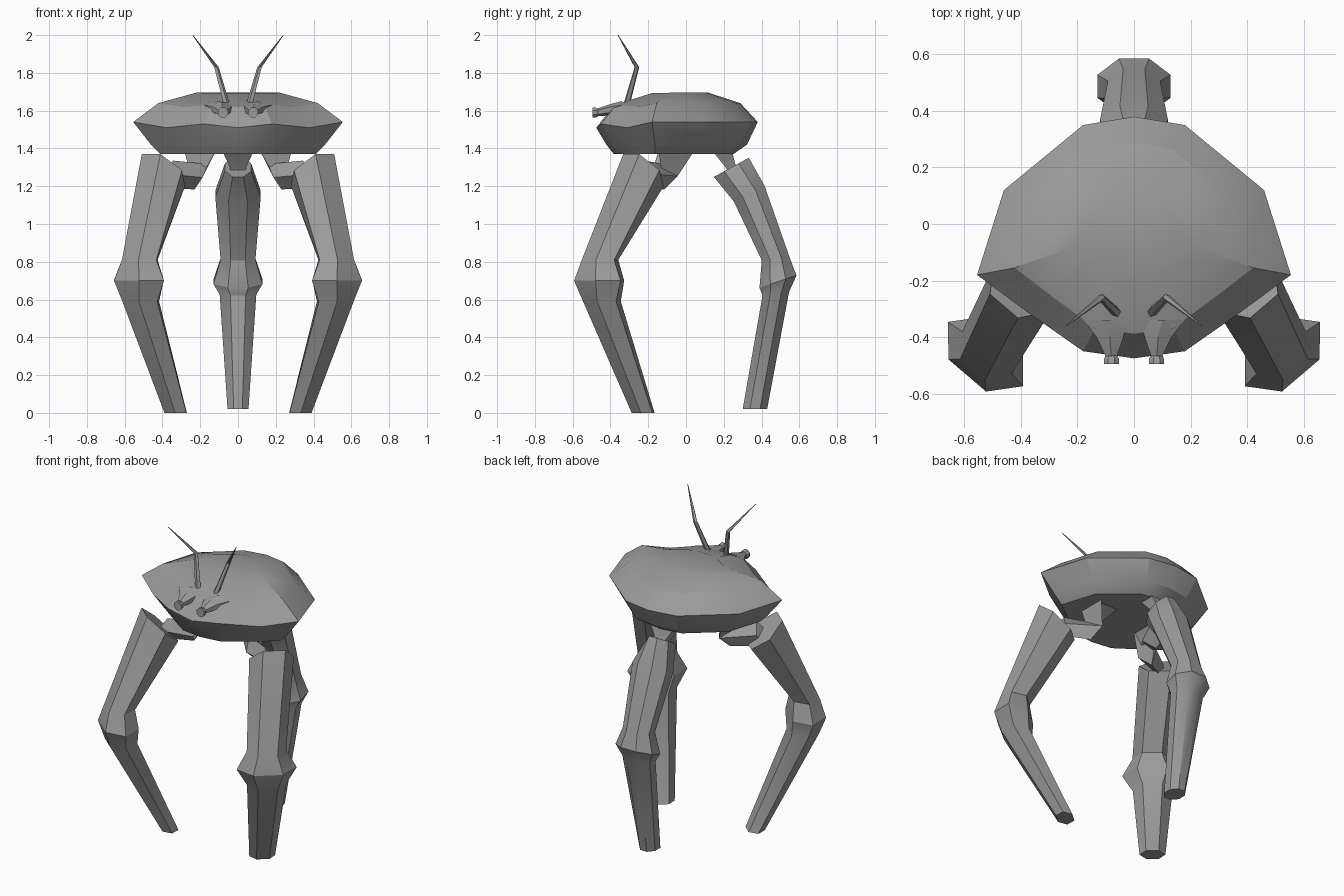
import bpy, bmesh, math
from mathutils import Vector

if "Cube" in bpy.data.objects:
    bpy.data.objects.remove(bpy.data.objects["Cube"])

grey = bpy.data.materials.new("shell_grey")
grey.diffuse_color = (0.33, 0.33, 0.33, 1)
grey.use_nodes = True
grey.node_tree.nodes["Principled BSDF"].inputs["Base Color"].default_value = grey.diffuse_color


def loft(name, rings, angle=30):
    """Skin a list of equal-length rings and cap both ends."""
    bm = bmesh.new()
    loops = [[bm.verts.new(p) for p in ring] for ring in rings]
    n = len(loops[0])
    for a, b in zip(loops, loops[1:]):
        for i in range(n):
            j = (i + 1) % n
            bm.faces.new((a[i], a[j], b[j], b[i]))
    bm.faces.new(loops[0])
    bm.faces.new(loops[-1])
    bmesh.ops.recalc_face_normals(bm, faces=bm.faces)
    mesh = bpy.data.meshes.new(name)
    bm.to_mesh(mesh)
    bm.free()
    mesh.materials.append(grey)
    obj = bpy.data.objects.new(name, mesh)
    bpy.context.collection.objects.link(obj)
    bpy.ops.object.select_all(action='DESELECT')
    obj.select_set(True)
    bpy.context.view_layer.objects.active = obj
    bpy.ops.object.shade_smooth_by_angle(angle=math.radians(angle))
    return obj


def oval(center, u, v, n, phase=0.5):
    """Ring of n points around center with half-axes u and v."""
    c, u, v = Vector(center), Vector(u), Vector(v)
    angles = [2 * math.pi * (i + phase) / n for i in range(n)]
    return [c + u * math.cos(a) + v * math.sin(a) for a in angles]


def mirrored(rings, side):
    return [[Vector((p.x * side, p.y, p.z)) for p in ring] for ring in rings]


# Shell: half outline (x, y, sag), repeated at several scales
half = [(0, .38, 0), (.18, .35, 0), (.46, .12, 0), (.555, -.18, 0),
        (.38, -.31, -.03), (.18, -.45, -.01), (0, -.475, -.03)]
outline = half + [(-x, y, s) for x, y, s in half[-2:0:-1]]
# (x scale, y scale, centre y, height, sag amount)
levels = [(.74, .74, -.075, 1.37, 0), (.83, .87, -.06, 1.42, 0),
          (1, 1, -.06, 1.54, 1), (.76, .79, -.06, 1.64, .7),
          (.40, .36, -.04, 1.695, .2)]
loft("shell", [[Vector((x * sx, cy + (y + .06) * sy, z + s * k))
                for x, y, s in outline] for sx, sy, cy, z, k in levels], 25)

X, Y, Z = Vector((1, 0, 0)), Vector((0, 1, 0)), Vector((0, 0, 1))
out = Vector((.65, -.76, 0))      # direction the front legs point
across = Vector((.76, .65, 0))

for side, word in ((1, "right"), (-1, "left")):
    # Front leg: slanted top, knee collar and tapered shin
    leg = [oval((.395, -.225, 1.285), (.075, -.075, .098), across * .13, 6),
           oval((.52, -.455, .81), out * .09, across * .115, 6),
           oval((.525, -.46, .70), out * .115, across * .175, 6),
           oval((.515, -.445, .59), out * .095, across * .115, 6),
           oval((.33, -.227, 0), out * .055, across * .075, 6)]
    loft(word + "_front_leg", mirrored(leg, side))

    # Hip: wedge below the shell, bent outward into the leg
    hip = [oval((.20, -.05, 1.39), X * .12, Y * .135, 4),
           oval((.195, -.115, 1.25), (.03, .05, -.045), (-.02, .05, .05), 4),
           oval((.38, -.22, 1.265), (.02, .03, -.05), (-.03, .03, .05), 4)]
    loft(word + "_hip", mirrored(hip, side))

    # Antenna: two thin segments ending in a point
    antenna = [oval((.06, -.315, 1.63), X * .018, Y * .018, 5),
               oval((.115, -.26, 1.83), X * .013, Y * .013, 5),
               oval((.24, -.36, 2.0), X * .002, Y * .002, 5)]
    loft(word + "_antenna", mirrored(antenna, side))

    # Eye: tapered brow stalk with a short round lens
    brow = [oval((.10, -.34, 1.61), X * .09, Z * .04, 6),
            oval((.085, -.40, 1.605), X * .055, Z * .03, 6),
            oval((.08, -.475, 1.59), X * .02, Z * .02, 6)]
    loft(word + "_brow", mirrored(brow, side))
    eye = [oval((.08, -.465, 1.59), X * .022, Z * .022, 8),
           oval((.08, -.478, 1.59), X * .029, Z * .029, 8),
           oval((.08, -.495, 1.59), X * .029, Z * .029, 8)]
    loft(word + "_eye", mirrored(eye, side))

# Back leg: rings tilted along the bend (y, z, half depth, tilt, half width)
back = [(.24, 1.30, .10, .055, .075), (.335, 1.16, .088, .045, .13),
        (.475, .815, .08, .008, .10), (.487, .695, .106, .035, .14),
        (.475, .63, .076, .01, .105), (.365, .02, .07, 0, .06)]
loft("back_leg", [oval((0, y, z), (0, d, t), X * w, 8)
                  for y, z, d, t, w in back])

# Back hip: tapered plug between shell and back leg
loft("back_hip", [oval((0, .19, 1.39), X * .12, Y * .075, 4),
                  oval((0, .235, 1.31), X * .06, (0, .035, .015), 4),
                  oval((0, .26, 1.26), X * .05, (0, .035, .02), 4)])
